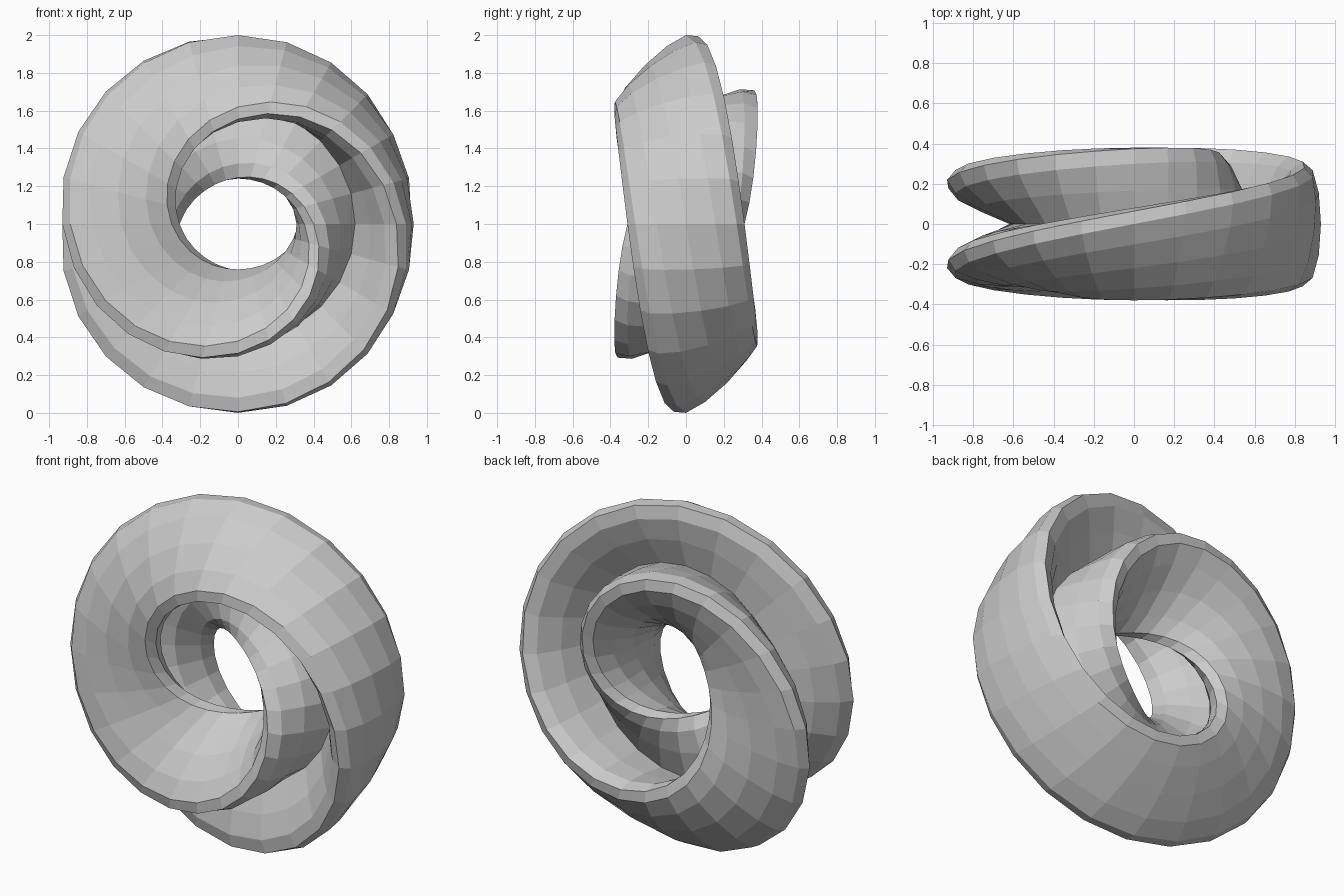
import bpy, bmesh
from math import sin, cos, pi

if "Cube" in bpy.data.objects:
    bpy.data.objects.remove(bpy.data.objects["Cube"])

RING = 24      # steps around the ring
SECT = 24      # steps around the figure-eight section
R, K = 0.62, 0.31   # ring radius, section half-size


def point(i, j):
    """Figure-eight section, making half a turn while going once round the ring."""
    phi, v = 2 * pi * i / RING, 2 * pi * j / SECT
    t = -phi / 2
    a, b = K * sin(v), K * sin(2 * v)
    r = R + a * cos(t) - b * sin(t)
    y = a * sin(t) + b * cos(t)
    return r * cos(phi), y, 1 + r * sin(phi)


# Twisted ring: the last row joins the first with the section reversed
bm = bmesh.new()
rows = [[bm.verts.new(point(i, j)) for j in range(SECT)] for i in range(RING)]
rows.append([rows[0][-j % SECT] for j in range(SECT)])
for i in range(RING):
    for j in range(SECT):
        k = (j + 1) % SECT
        bm.faces.new((rows[i][j], rows[i + 1][j], rows[i + 1][k], rows[i][k]))

mesh = bpy.data.meshes.new("twisted_ring")
bm.to_mesh(mesh)
bm.free()
bpy.context.collection.objects.link(bpy.data.objects.new("twisted_ring", mesh))
